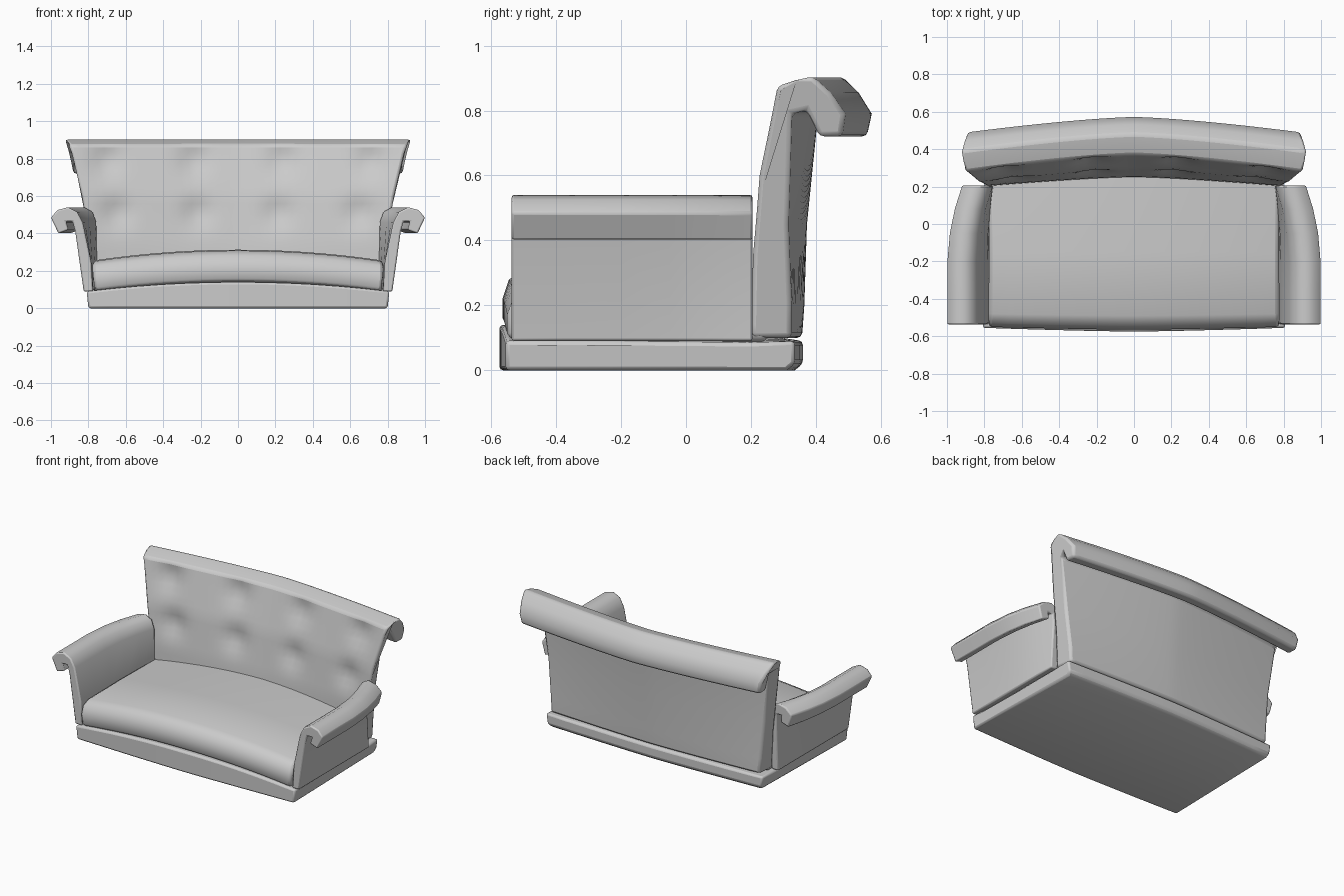
import bpy, bmesh, math

if "Cube" in bpy.data.objects:
    bpy.data.objects.remove(bpy.data.objects["Cube"])


def loft(name, rings, bevel, mirror=False):
    """Skin closed rings of equal length, cap both ends, soften the edges."""
    bm = bmesh.new()
    loops = [[bm.verts.new(p) for p in ring] for ring in rings]
    n = len(loops[0])
    for a, b in zip(loops, loops[1:]):
        for i in range(n):
            j = (i + 1) % n
            bm.faces.new((a[i], a[j], b[j], b[i]))
    bm.faces.new(loops[0])
    bm.faces.new(loops[-1])
    bmesh.ops.recalc_face_normals(bm, faces=bm.faces)
    mesh = bpy.data.meshes.new(name)
    bm.to_mesh(mesh)
    bm.free()
    ob = bpy.data.objects.new(name, mesh)
    bpy.context.collection.objects.link(ob)
    bpy.ops.object.select_all(action='DESELECT')
    ob.select_set(True)
    bpy.context.view_layer.objects.active = ob
    bpy.ops.object.shade_smooth_by_angle(angle=math.radians(50))
    if mirror:
        ob.modifiers.new("mirror", 'MIRROR').use_clip = False
    bev = ob.modifiers.new("soft_edges", 'BEVEL')
    bev.width = bevel
    bev.segments = 2
    bev.limit_method = 'ANGLE'
    bev.angle_limit = math.radians(50)
    return ob


def cross_loft(name, profile, steps, bevel, dent=None):
    """Profile points are (y, z, half width, bow at centre, arch at centre)."""
    rings = []
    for s in range(steps + 1):
        t = -1 + 2 * s / steps
        ring = []
        for y, z, w, bow, arch in profile:
            x = t * w
            yy = y + bow * (1 - abs(t) ** 1.4)
            zz = z + arch * (1 - t * t)
            if dent and yy < 0.37 and 0.15 < z < 0.87 and y < 0.29:
                yy += dent(x, z)
            ring.append((x, yy, zz))
        rings.append(ring)
    return loft(name, rings, bevel)


# Plinth with arched, slightly bowed front
cross_loft("base", [
    (-0.555, 0.0, 0.80, -0.02, 0), (-0.555, 0.09, 0.81, -0.02, 0.05),
    (-0.40, 0.09, 0.80, 0, 0.05), (0.20, 0.085, 0.80, 0, 0.03),
    (0.335, 0.09, 0.80, 0.025, 0), (0.335, 0.02, 0.79, 0.025, 0),
    (0.31, 0.0, 0.78, 0.025, 0)], 12, 0.012)

# Seat cushion with rounded front
cross_loft("seat", [
    (-0.53, 0.085, 0.76, -0.015, 0.05), (-0.55, 0.11, 0.775, -0.015, 0.05),
    (-0.55, 0.17, 0.78, -0.015, 0.05), (-0.53, 0.225, 0.78, -0.015, 0.055),
    (-0.48, 0.25, 0.775, -0.01, 0.058), (-0.15, 0.255, 0.775, 0, 0.058),
    (0.25, 0.25, 0.775, 0.03, 0.058), (0.25, 0.085, 0.775, 0.03, 0.05)], 14, 0.02)

# Buttoned backrest rolling over into a scroll
buttons = [(x * k, z) for k, z in ((0.235, 0.78), (0.215, 0.51)) for x in (-3, -1, 1, 3)]


def tuft(x, z):
    d = sum(0.03 * math.exp(-(((x - bx) / 0.075) ** 2 + ((z - bz) / 0.075) ** 2))
            for bx, bz in buttons)
    return d


front_keys = [(0.20, 0.10, 0.78), (0.205, 0.35, 0.795), (0.225, 0.60, 0.835),
              (0.28, 0.875, 0.90)]
front = []
for a, b in zip(front_keys, front_keys[1:]):
    for i in range(6):
        front.append(tuple(p + (q - p) * i / 6 for p, q in zip(a, b)))
outline = front + [
    (0.28, 0.875, 0.90), (0.335, 0.893, 0.92), (0.39, 0.905, 0.925), (0.445, 0.855, 0.91),
    (0.49, 0.79, 0.89), (0.48, 0.72, 0.88), (0.41, 0.72, 0.88),
    (0.37, 0.80, 0.87), (0.325, 0.79, 0.85), (0.315, 0.45, 0.80), (0.325, 0.20, 0.775),
    (0.325, 0.10, 0.77)]
cross_loft("backrest", [(y, z, w, 0.025 + 0.065 * z / 0.9, 0) for y, z, w in outline],
           40, 0.015, tuft)

# Scrolled armrests, leaning inwards towards the back
arm_profile = [(0.775, 0.09), (0.785, 0.25), (0.83, 0.46), (0.86, 0.515), (0.91, 0.54),
               (0.965, 0.525), (1.0, 0.485), (0.96, 0.40), (0.905, 0.42), (0.92, 0.465),
               (0.885, 0.465), (0.87, 0.41), (0.825, 0.09)]
arm_stations = [(-0.537, 0), (-0.37, 0), (-0.2, 0), (-0.05, -0.015), (0.08, -0.045), (0.205, -0.09)]
loft("armrests", [[(x + lean * (z - 0.09) / 0.45, y, z) for x, z in arm_profile]
                  for y, lean in arm_stations], 0.008, mirror=True)
